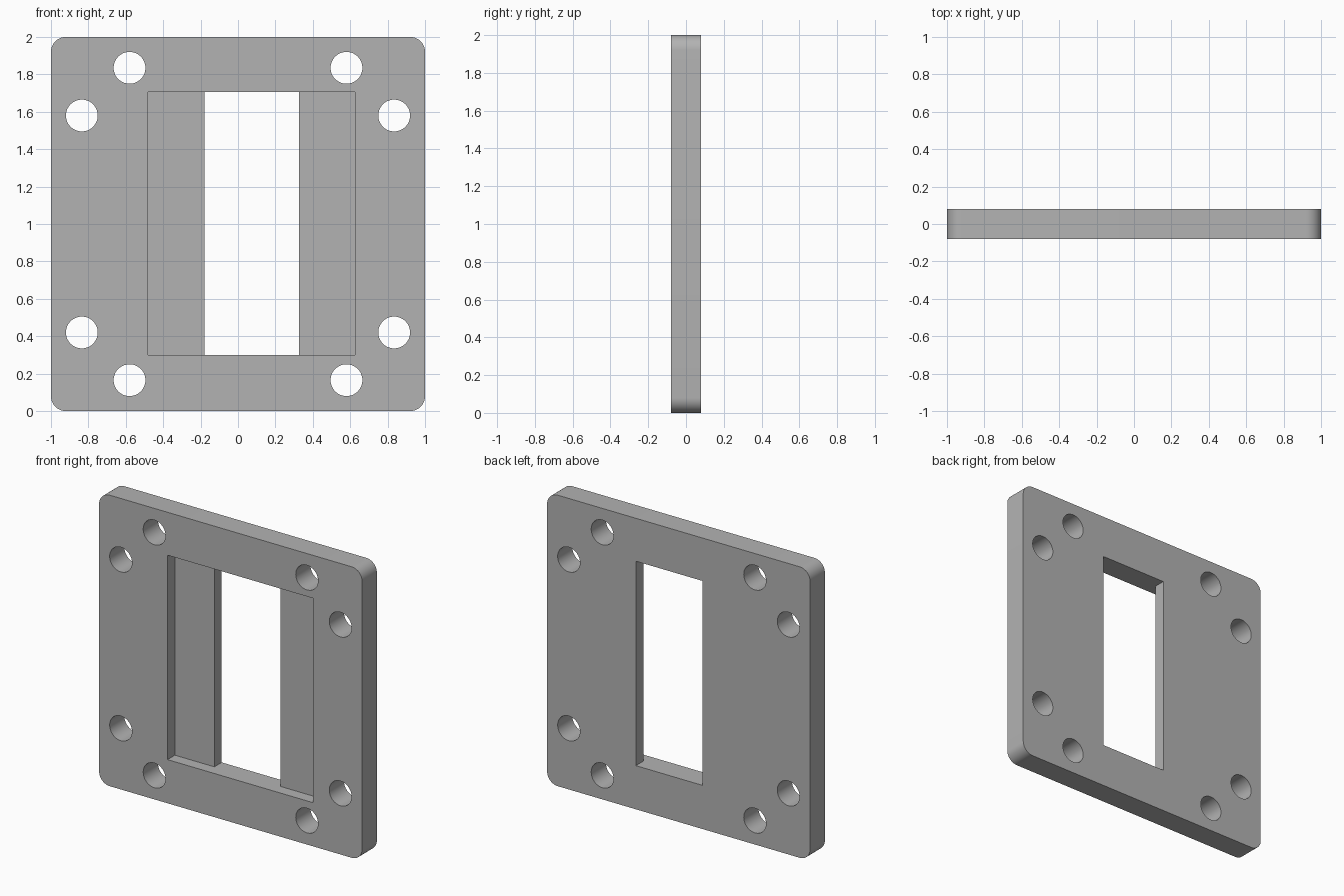
import bpy, bmesh, math
from mathutils import Matrix, Vector

if "Cube" in bpy.data.objects:
    bpy.data.objects.remove(bpy.data.objects["Cube"], do_unlink=True)

HALF_T = 0.08
CORNER_R = 0.08
HOLE_R = 0.085

grey = bpy.data.materials.new("plain_grey")
grey.use_nodes = True
colour = (0.45, 0.45, 0.45, 1)
grey.diffuse_color = colour
grey.node_tree.nodes["Principled BSDF"].inputs["Base Color"].default_value = colour


def add_box(bm, low, high):
    low, high = Vector(low), Vector(high)
    size = Matrix.Diagonal((*(high - low), 1))
    bmesh.ops.create_cube(bm, size=1, matrix=Matrix.Translation((low + high) / 2) @ size)


def make_object(name, bm):
    mesh = bpy.data.meshes.new(name)
    bm.to_mesh(mesh)
    bm.free()
    mesh.materials.append(grey)
    obj = bpy.data.objects.new(name, mesh)
    bpy.context.collection.objects.link(obj)
    return obj


def cut(target, cutter):
    cutter.hide_render = True
    mod = target.modifiers.new("cut", "BOOLEAN")
    mod.operation = "DIFFERENCE"
    mod.solver = "EXACT"
    mod.object = cutter
    bpy.context.view_layer.objects.active = target
    bpy.ops.object.modifier_apply(modifier=mod.name)
    bpy.data.objects.remove(cutter, do_unlink=True)


# Plate with four rounded corners
bm = bmesh.new()
add_box(bm, (-1, -HALF_T, 0), (1, HALF_T, 2))
corners = [e for e in bm.edges if abs(e.verts[0].co.y - e.verts[1].co.y) > HALF_T]
bmesh.ops.bevel(bm, geom=corners, offset=CORNER_R, segments=10, profile=0.5, affect="EDGES")
plate = make_object("mounting_plate", bm)

# Wide pocket recessed halfway from the front
bm = bmesh.new()
add_box(bm, (-0.48, -0.3, 0.3), (0.625, 0, 1.705))
cut(plate, make_object("pocket_cutter", bm))

# Narrow slot through the pocket floor, same height as the pocket
bm = bmesh.new()
add_box(bm, (-0.18, -0.3, 0.3), (0.325, 0.3, 1.705))
cut(plate, make_object("slot_cutter", bm))

# Pair of round holes near each corner
bm = bmesh.new()
turn = Matrix.Rotation(math.pi / 2, 4, "X")
for sx in (-1, 1):
    for sz in (-1, 1):
        for x, z in ((0.58, 0.835), (0.835, 0.58)):
            place = Matrix.Translation((sx * x, 0, 1 + sz * z))
            bmesh.ops.create_cone(bm, cap_ends=True, segments=48, radius1=HOLE_R,
                                  radius2=HOLE_R, depth=0.5, matrix=place @ turn)
cut(plate, make_object("hole_cutter", bm))

# Smooth the hole walls and corners, keep the rims sharp
bpy.ops.object.select_all(action="DESELECT")
plate.select_set(True)
bpy.context.view_layer.objects.active = plate
bpy.ops.object.shade_smooth_by_angle(angle=math.radians(30))
